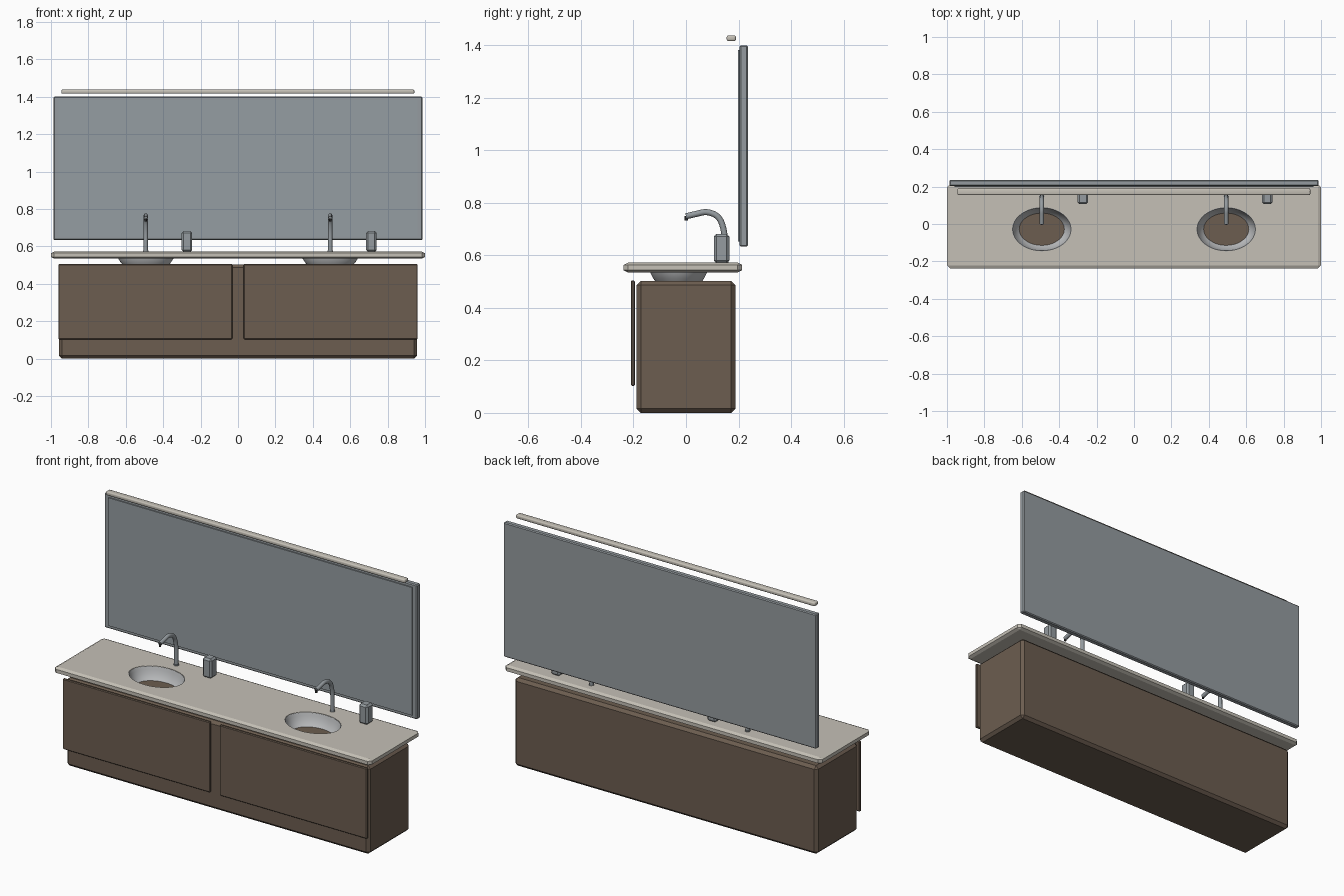
import bpy, bmesh, math
from mathutils import Vector

if "Cube" in bpy.data.objects:
    bpy.data.objects.remove(bpy.data.objects["Cube"])


def material(name, rgb):
    m = bpy.data.materials.new(name)
    m.diffuse_color = (*rgb, 1)
    m.use_nodes = True
    m.node_tree.nodes["Principled BSDF"].inputs["Base Color"].default_value = m.diffuse_color
    return m


WOOD = material("dark_wood", (0.15, 0.11, 0.08))
STONE = material("pale_stone", (0.56, 0.53, 0.47))
GLASS = material("mirror_glass", (0.30, 0.34, 0.36))
METAL = material("metal", (0.30, 0.33, 0.35))
WHITE = material("ceramic", (0.50, 0.51, 0.52))
BLACK = material("black", (0.03, 0.03, 0.03))


def finish(name, bm, mat, smooth=True):
    bmesh.ops.recalc_face_normals(bm, faces=bm.faces)
    mesh = bpy.data.meshes.new(name)
    bm.to_mesh(mesh)
    bm.free()
    ob = bpy.data.objects.new(name, mesh)
    bpy.context.collection.objects.link(ob)
    mesh.materials.append(mat)
    if smooth:
        select(ob)
        bpy.ops.object.shade_smooth_by_angle(angle=math.radians(35))
    return ob


def select(ob):
    bpy.ops.object.select_all(action='DESELECT')
    ob.select_set(True)
    bpy.context.view_layer.objects.active = ob


def box(name, lo, hi, mat, bevel=0.0, segments=1, squash=1.0):
    """Bevelled box between two corners; squash flattens the bevel in z."""
    lo, hi = Vector(lo), Vector(hi)
    size, mid = hi - lo, (lo + hi) / 2
    bm = bmesh.new()
    bmesh.ops.create_cube(bm, size=1)
    bmesh.ops.scale(bm, vec=(size.x, size.y, size.z / squash), verts=bm.verts)
    if bevel:
        bmesh.ops.bevel(bm, geom=bm.edges[:], offset=bevel, segments=segments,
                        profile=0.5, affect='EDGES')
    bmesh.ops.scale(bm, vec=(1, 1, squash), verts=bm.verts)
    bmesh.ops.translate(bm, vec=mid, verts=bm.verts)
    return finish(name, bm, mat, smooth=segments > 1)


def loft(name, rings, mat, centre, caps=False, n=48):
    """Stack of ellipses given as (rx, ry, z)."""
    bm = bmesh.new()
    loops = []
    for rx, ry, z in rings:
        loops.append([bm.verts.new((centre[0] + rx * math.cos(2 * math.pi * i / n),
                                    centre[1] + ry * math.sin(2 * math.pi * i / n), z))
                      for i in range(n)])
    for a, b in zip(loops, loops[1:]):
        for i in range(n):
            bm.faces.new((a[i], a[(i + 1) % n], b[(i + 1) % n], b[i]))
    if caps:
        bm.faces.new(loops[0])
        bm.faces.new(loops[-1])
    return finish(name, bm, mat)


def tube(name, pts, radius, mat, n=16):
    """Sweep a circle along a smooth path in the yz plane."""
    curve = bpy.data.curves.new(name, 'CURVE')
    curve.dimensions = '3D'
    curve.bevel_depth = radius
    curve.bevel_resolution = 4
    curve.use_fill_caps = True
    sp = curve.splines.new('NURBS')
    sp.points.add(len(pts) - 1)
    for p, co in zip(sp.points, pts):
        p.co = (*co, 1)
    sp.order_u = 3
    sp.use_endpoint_u = True
    sp.resolution_u = 6
    ob = bpy.data.objects.new(name, curve)
    bpy.context.collection.objects.link(ob)
    curve.materials.append(mat)
    select(ob)
    bpy.ops.object.convert(target='MESH')
    bpy.ops.object.shade_smooth_by_angle(angle=math.radians(40))
    return ob


# Cabinet body and two front panels
box("cabinet_body", (-0.957, -0.188, 0), (0.957, 0.188, 0.503), WOOD, 0.016)
for side, x0, x1 in (("left", -0.96, -0.03), ("right", 0.03, 0.96)):
    box(side + "_door", (x0, -0.21, 0.103), (x1, -0.195, 0.505), WOOD, 0.004)

# Countertop floating above the cabinet
counter = box("countertop", (-1, -0.238, 0.535), (1, 0.214, 0.572), STONE, 0.017, 1, 0.5)

SINK_Y = -0.028
for side, x in (("left", -0.493), ("right", 0.493)):
    # Oval hole in the countertop
    cutter = loft("hole_cutter", [(0.159, 0.118, 0.50), (0.159, 0.118, 0.62)],
                  WHITE, (x, SINK_Y), caps=True)
    mod = counter.modifiers.new("hole", 'BOOLEAN')
    mod.operation = 'DIFFERENCE'
    mod.solver = 'EXACT'
    mod.object = cutter
    select(counter)
    bpy.ops.object.modifier_apply(modifier=mod.name)
    bpy.data.objects.remove(cutter)

    # Basin: outer wall, lip and inner wall
    loft(side + "_basin",
         [(0.117, 0.084, 0.495), (0.133, 0.097, 0.512), (0.147, 0.108, 0.534),
          (0.159, 0.118, 0.570), (0.156, 0.115, 0.571), (0.150, 0.111, 0.555),
          (0.143, 0.105, 0.534), (0.129, 0.093, 0.512), (0.113, 0.080, 0.495)],
         WHITE, (x, SINK_Y))

    # Curved tap, foot ring and nozzle
    tube(side + "_tap",
         [(x, 0.148, 0.565), (x, 0.148, 0.63), (x, 0.147, 0.69), (x, 0.128, 0.748),
          (x, 0.08, 0.768), (x, 0.04, 0.758), (x, 0.0, 0.749)], 0.0115, METAL)
    loft(side + "_tap_foot", [(0.014, 0.014, 0.57), (0.014, 0.014, 0.578)],
         METAL, (x, 0.148), caps=True, n=20)
    loft(side + "_tap_nozzle", [(0.006, 0.006, 0.733), (0.006, 0.006, 0.75)],
         BLACK, (x, 0.001), caps=True, n=16)

    # Soap dispenser block
    sx = x + 0.22
    box(side + "_dispenser", (sx - 0.028, 0.106, 0.57), (sx + 0.028, 0.165, 0.682),
        METAL, 0.010)

# Wall mirror: backing with raised glass panel
box("mirror_frame", (-0.987, 0.204, 0.633), (0.987, 0.236, 1.40), METAL, 0.005)
box("mirror_panel", (-0.96, 0.198, 0.652), (0.96, 0.21, 1.382), GLASS)

# Light bar above the mirror
box("light_bar", (-0.945, 0.155, 1.416), (0.943, 0.19, 1.438), STONE, 0.007, 3)
